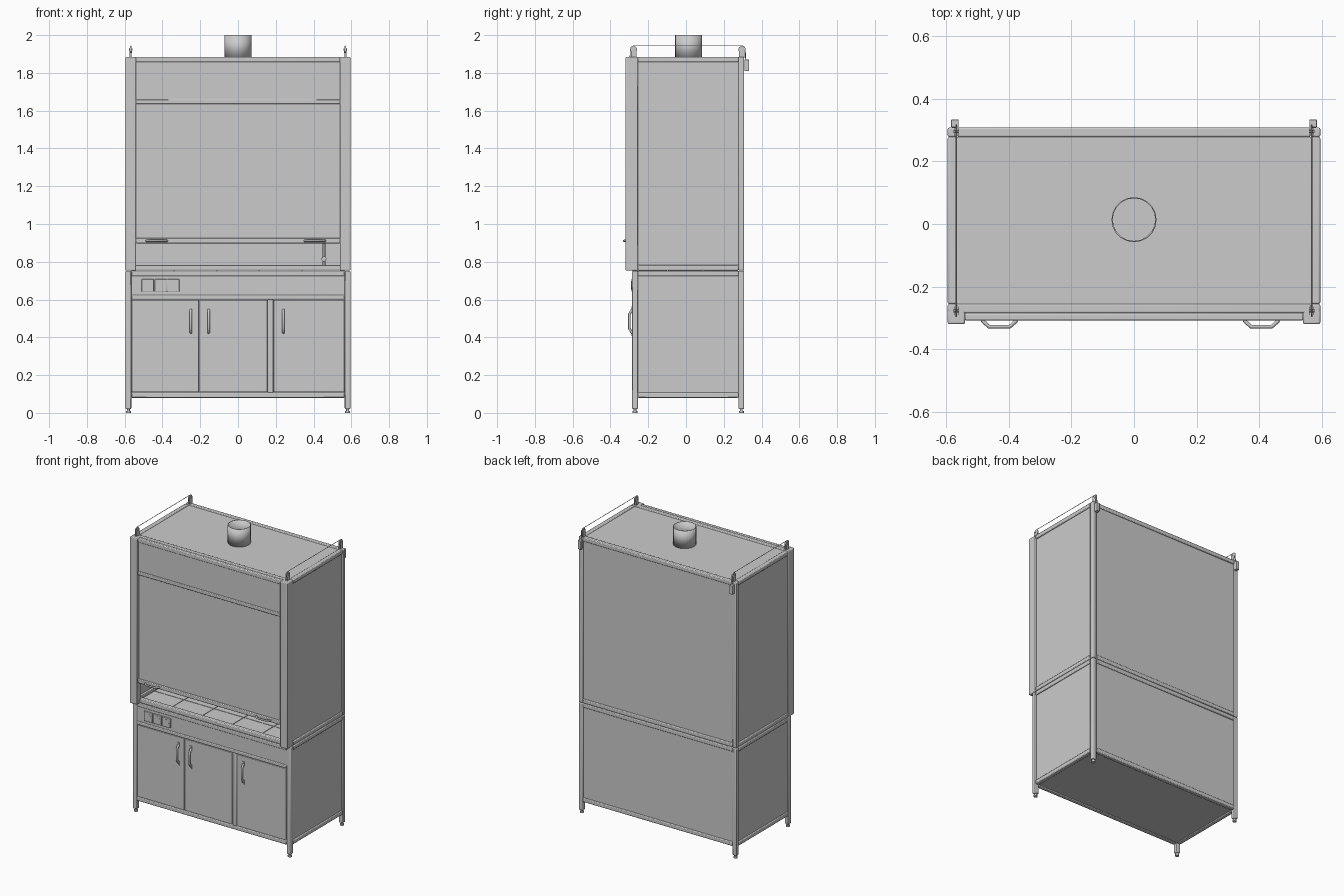
import bpy, bmesh, math
from mathutils import Vector

if "Cube" in bpy.data.objects:
    bpy.data.objects.remove(bpy.data.objects["Cube"])


def finish(ob, bevel=0.0, seg=2):
    if bevel:
        m = ob.modifiers.new("bevel", 'BEVEL')
        m.width, m.segments = bevel, seg
    bpy.ops.object.select_all(action='DESELECT')
    ob.select_set(True)
    bpy.context.view_layer.objects.active = ob
    bpy.ops.object.shade_smooth_by_angle()
    return ob


def box(name, x0, x1, y0, y1, z0, z1, bevel=0.0):
    bpy.ops.mesh.primitive_cube_add(size=1, location=((x0+x1)/2, (y0+y1)/2, (z0+z1)/2))
    ob = bpy.context.object
    ob.name = name
    ob.scale = (abs(x1-x0), abs(y1-y0), abs(z1-z0))
    bpy.ops.object.transform_apply(location=False, rotation=False, scale=True)
    return finish(ob, bevel) if bevel else ob


def cyl(name, r, depth, loc, axis='Z', sides=16):
    rot = {'X': (0, math.pi/2, 0), 'Y': (math.pi/2, 0, 0), 'Z': (0, 0, 0)}[axis]
    bpy.ops.mesh.primitive_cylinder_add(radius=r, depth=depth, location=loc, rotation=rot, vertices=sides)
    ob = bpy.context.object
    ob.name = name
    return finish(ob)


def rod(name, pts, r, radii=None):
    cu = bpy.data.curves.new(name, 'CURVE')
    cu.dimensions = '3D'
    cu.bevel_depth, cu.bevel_resolution, cu.use_fill_caps = r, 2, True
    sp = cu.splines.new('POLY')
    sp.points.add(len(pts)-1)
    for i, p in enumerate(pts):
        sp.points[i].co = (*p, 1)
        sp.points[i].radius = radii[i] if radii else 1
    ob = bpy.data.objects.new(name, cu)
    bpy.context.collection.objects.link(ob)
    return ob


X, YF, YB, T, B = 0.595, -0.285, 0.308, 0.03, 0.005


# square tube frame: posts plus bottom and top rails
def frame(name, foot, z0, z1, h=0.028):
    for sx in (-1, 1):
        for y in (YF, YB-T):
            box(name+"_post", sx*(X-T), sx*X, y, y+T, foot, z1, B)
        for z in (z0, z1-h):
            box(name+"_side_rail", sx*(X-T), sx*X, YF+T, YB-T, z, z+h, B)
    for y in (YF, YB-T):
        for z in (z0, z1-h):
            box(name+"_cross_rail", -X+T, X-T, y, y+T, z, z+h, B)


frame("base_frame", 0.02, 0.08, 0.752)
frame("hood_frame", 0.754, 0.754, 1.885)

# side, back, floor and roof panels
for name, z0, z1 in (("base", 0.108, 0.724), ("hood", 0.782, 1.857)):
    for sx in (-1, 1):
        box(name+"_side_panel", sx*0.573, sx*0.587, YF+T, YB-T, z0, z1)
    box(name+"_back_panel", -X+T, X-T, YB-0.022, YB-0.008, z0, z1)
box("floor_panel", -X+T, X-T, YF+T, YB-T, 0.085, 0.098)
box("roof_panel", -X+T, X-T, YF+T, YB-T, 1.868, 1.88)

# levelling feet
for sx in (-1, 1):
    for y in (YF+T/2, YB-T/2):
        cyl("foot_pad", 0.013, 0.01, (sx*0.58, y, 0.005))
        cyl("foot_stem", 0.007, 0.02, (sx*0.58, y, 0.016))

# tiled worktop
box("worktop_base", -X+T, X-T, YF+T, YB-T, 0.73, 0.75)
tw, td = 2*(X-T)/5, (YB-YF-T)/3
for i in range(5):
    for j in range(3):
        x, y = -X+T+i*tw, YF+j*td
        box("worktop_tile", x+0.002, x+tw-0.002, y+0.002, y+td-0.002, 0.748, 0.757)

# control panel with sockets
box("control_rail", -X+T, X-T, YF, YF+T, 0.6, 0.624, B)
box("control_panel", -X+T, X-T, YF+0.004, YF+0.018, 0.62, 0.726)
for i in range(3):
    x = -0.51+i*0.068
    box("socket", x, x+0.064, YF-0.004, YF+0.006, 0.642, 0.708, 0.003)
    cyl("socket_face", 0.022, 0.002, (x+0.032, YF-0.004, 0.675), 'Y')

# cupboard doors and mullion
box("mullion", 0.157, 0.187, YF, YF+T, 0.106, 0.602, B)
for x0, x1, hx in ((-0.563, -0.207, -0.25), (-0.204, 0.155, -0.155), (0.189, 0.563, 0.24)):
    box("door", x0, x1, YF+0.002, YF+0.018, 0.11, 0.598, 0.002)
    f, o = YF+0.004, -0.3
    rod("door_handle", [(hx, f, 0.425), (hx, f-0.006, 0.425), (hx, o, 0.448),
                        (hx, o, 0.522), (hx, f-0.006, 0.545), (hx, f, 0.545)], 0.007)
    for z in (0.422, 0.548):
        box("handle_plate", hx-0.007, hx+0.007, YF-0.003, YF+0.003, z-0.014, z+0.014)

# front pillars
for sx in (-1, 1):
    box("front_pillar", sx*0.54, sx*X, -0.32, -0.272, 0.753, 1.885, B)

# upper fascia
W = 0.541
box("top_front_rail", -W, W, -0.308, YF, 1.857, 1.885, B)
box("fascia_panel", -W, W, -0.302, -0.288, 1.655, 1.86)

# sliding sash with bars and grips
box("sash_glass", -W, W, -0.298, -0.29, 0.92, 1.64)
box("sash_top_bar", -W, W, -0.308, -0.284, 1.635, 1.66, 0.004)
box("sash_bottom_bar", -W, W, -0.308, -0.284, 0.898, 0.925, 0.004)
for sx in (-1, 1):
    c = sx*0.43 - (0 if sx < 0 else 0.025)
    c = sx*(0.43 if sx < 0 else 0.407)
    z = 0.911
    rod("sash_handle", [(c-0.055, -0.307, z), (c-0.05, -0.313, z), (c-0.033, -0.328, z),
                        (c+0.033, -0.328, z), (c+0.05, -0.313, z), (c+0.055, -0.307, z)], 0.006)

# water tap inside the hood
rod("tap_column", [(0.455, 0.2, 0.755), (0.455, 0.2, 0.9), (0.455, 0.19, 0.925),
                   (0.455, 0.165, 0.935), (0.455, 0.14, 0.925), (0.455, 0.13, 0.9)], 0.007)
cyl("tap_base", 0.013, 0.01, (0.455, 0.2, 0.762))
cyl("tap_valve", 0.013, 0.03, (0.455, 0.195, 0.815), 'Y')

# exhaust duct
bpy.ops.mesh.primitive_cylinder_add(radius=0.072, depth=0.12, vertices=20,
                                    location=(0, 0.014, 1.94), end_fill_type='NOTHING')
duct = bpy.context.object
duct.name = "exhaust_duct"
m = duct.modifiers.new("wall", 'SOLIDIFY')
m.thickness, m.offset = 0.004, -1
finish(duct)

# pulleys, cables and counterweights
for sx in (-1, 1):
    px = sx*0.568
    for y in (-0.277, 0.295):
        cyl("pulley_wheel", 0.018, 0.006, (px, y, 1.924), 'X')
        cyl("pulley_axle", 0.005, 0.018, (px, y, 1.924), 'X', 10)
        for d in (-0.006, 0.006):
            box("pulley_bracket", px+d-0.001, px+d+0.001, y-0.014, y+0.014, 1.88, 1.932)
    arc = [(px, 0.295+0.019*math.sin(a), 1.924+0.019*math.cos(a))
           for a in (0, 0.4, 0.8, 1.2, math.pi/2)]
    rod("cable", [(px, -0.296, 1.885), (px, -0.296, 1.924), (px, -0.29, 1.938), (px, -0.277, 1.943)]
        + arc + [(px, 0.316, 1.86)], 0.0018)
    box("counterweight", sx*0.56, sx*0.584, YB+0.001, 0.334, 1.81, 1.87, 0.002)
